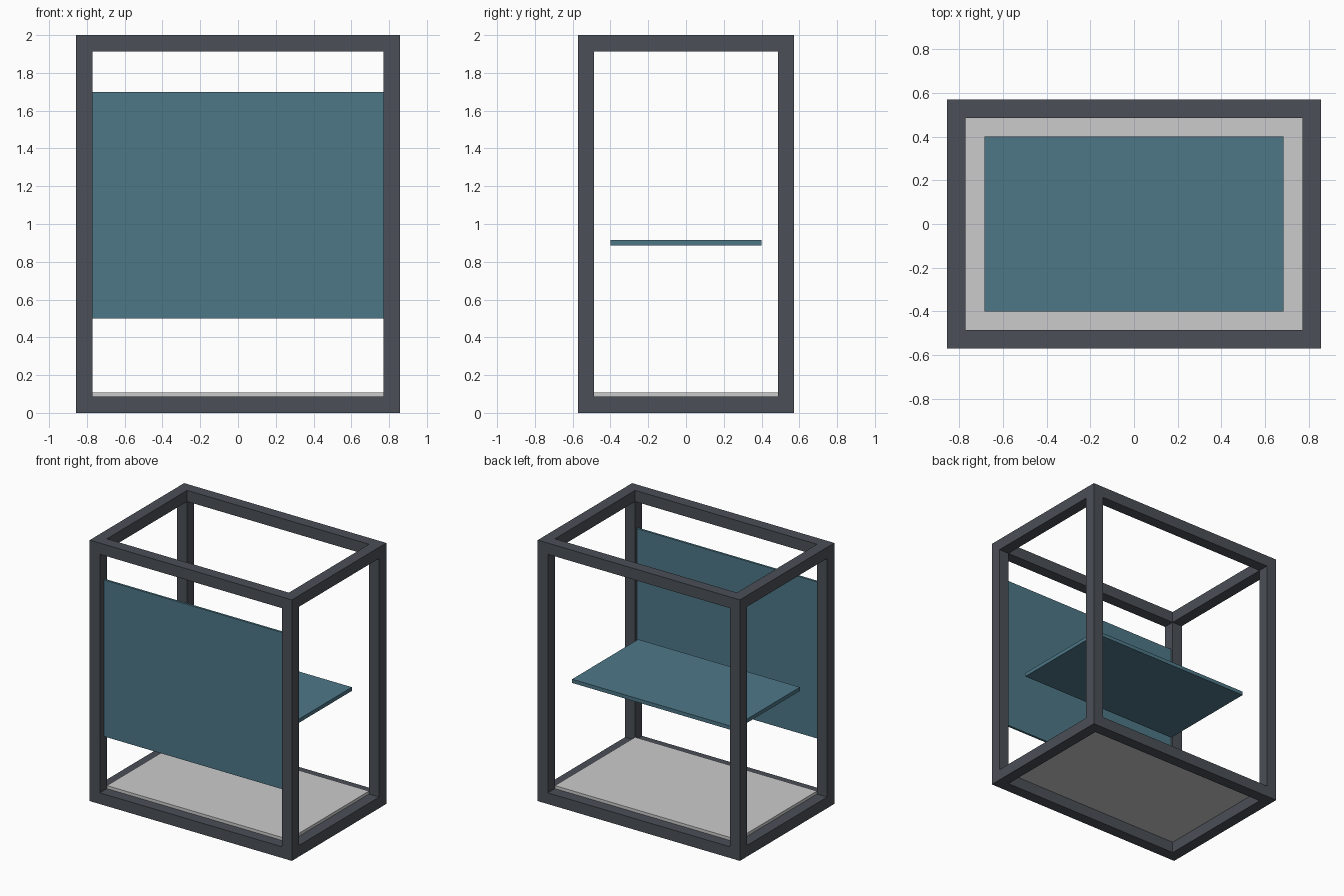
import bpy

if "Cube" in bpy.data.objects:
    bpy.data.objects.remove(bpy.data.objects["Cube"])

W, D, H, T = 0.857, 0.5715, 2.0, 0.0857   # half width, half depth, height, tube size


def material(name, color):
    m = bpy.data.materials.new(name)
    m.diffuse_color = (*color, 1)
    m.use_nodes = True
    m.node_tree.nodes["Principled BSDF"].inputs["Base Color"].default_value = m.diffuse_color
    return m


dark = material("dark_metal", (0.07, 0.08, 0.095))
teal = material("teal_panel", (0.075, 0.185, 0.245))
pale = material("pale_board", (0.56, 0.58, 0.59))


def box(name, center, size, mat):
    bpy.ops.mesh.primitive_cube_add(size=1, location=center)
    ob = bpy.context.object
    ob.name = name
    ob.scale = size
    bpy.ops.object.transform_apply(location=False, rotation=False, scale=True)
    ob.data.materials.append(mat)
    return ob


px, py = W - T / 2, D - T / 2             # tube centre lines

# Corner posts
for sx, side in ((-1, "left"), (1, "right")):
    for sy, end in ((-1, "front"), (1, "back")):
        box(f"post_{end}_{side}", (sx * px, sy * py, H / 2), (T, T, H), dark)

# Top and bottom rails fitted between the posts
for z, level in ((T / 2, "bottom"), (H - T / 2, "top")):
    for sy, end in ((-1, "front"), (1, "back")):
        box(f"{level}_rail_{end}", (0, sy * py, z), (2 * (W - T), T, T), dark)
    for sx, side in ((-1, "left"), (1, "right")):
        box(f"{level}_rail_{side}", (sx * px, 0, z), (T, 2 * (D - T), T), dark)

# Floor board in the bottom opening
box("floor_board", (0, 0, 0.097), (2 * (W - T), 2 * (D - T), 0.0236), pale)

# Middle shelf
box("shelf", (0, 0, 0.9), (1.371, 0.8, 0.0286), teal)

# Front panel set inside the front frame
box("front_panel", (0, -0.5143, 1.1), (2 * (W - T), 0.0171, 1.2), teal)
